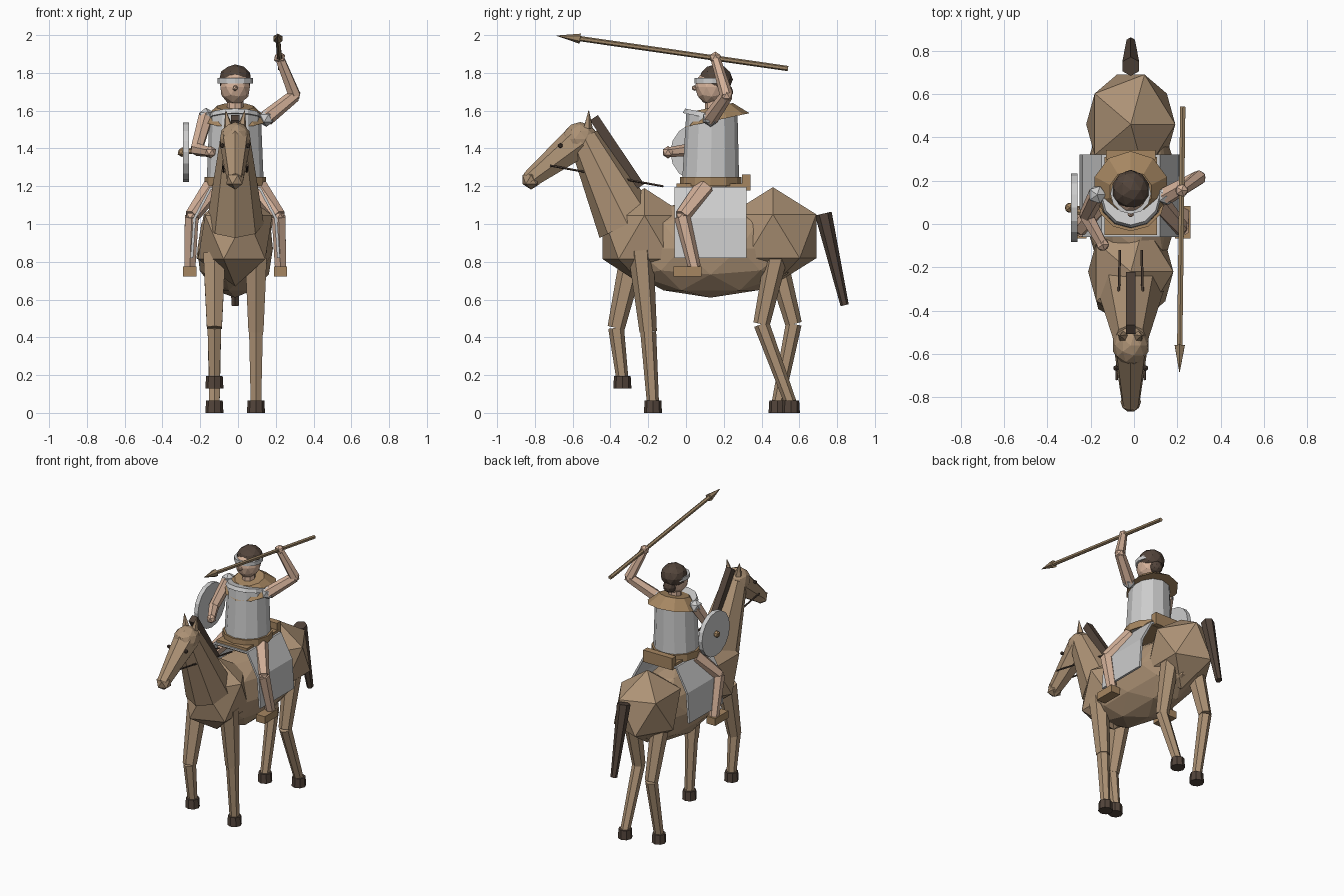
import bpy, bmesh
from math import pi
from mathutils import Vector, Matrix

if "Cube" in bpy.data.objects:
    bpy.data.objects.remove(bpy.data.objects["Cube"])

CX = -0.015  # the horse and rider sit slightly left so the whole model is centred


def material(name, rgb):
    m = bpy.data.materials.new(name)
    m.diffuse_color = (*rgb, 1)
    m.use_nodes = True
    m.node_tree.nodes["Principled BSDF"].inputs["Base Color"].default_value = m.diffuse_color
    return m


COAT = material("coat", (0.42, 0.29, 0.18))
DARK = material("dark_hair", (0.085, 0.058, 0.043))
SKIN = material("skin", (0.66, 0.44, 0.32))
LEATHER = material("leather", (0.38, 0.24, 0.12))
WOOD = material("wood", (0.33, 0.23, 0.13))


def finish(name, bm, mat):
    bmesh.ops.recalc_face_normals(bm, faces=bm.faces[:])
    me = bpy.data.meshes.new(name)
    bm.to_mesh(me)
    bm.free()
    ob = bpy.data.objects.new(name, me)
    ob.location.x = CX
    bpy.context.collection.objects.link(ob)
    if mat:
        me.materials.append(mat)
    return ob


def tube(name, a, b, r0, r1, mat=None, n=6, wide=1.0):
    """Tapered prism from a to b; wide scales it sideways."""
    a, b = Vector(a), Vector(b)
    z = (b - a).normalized()
    ref = Vector((1, 0, 0)) if abs(z.x) < 0.9 else Vector((0, 1, 0))
    x = (ref - z * ref.dot(z)).normalized()
    rot = Matrix((x, z.cross(x), z)).transposed().to_4x4()
    bm = bmesh.new()
    bmesh.ops.create_cone(bm, cap_ends=True, segments=n, radius1=r0, radius2=r1,
                          depth=(b - a).length)
    m = Matrix.Translation((a + b) / 2) @ rot @ Matrix.Diagonal((wide, 1, 1, 1))
    bmesh.ops.transform(bm, matrix=m, verts=bm.verts)
    return finish(name, bm, mat)


def ball(name, c, size, mat=None, sub=1):
    bm = bmesh.new()
    bmesh.ops.create_icosphere(bm, subdivisions=sub, radius=1)
    s = size if isinstance(size, tuple) else (size,) * 3
    bmesh.ops.transform(bm, matrix=Matrix.Translation(c) @ Matrix.Diagonal((*s, 1)), verts=bm.verts)
    return finish(name, bm, mat)


def box(name, c, size, mat=None, tilt=0):
    bm = bmesh.new()
    bmesh.ops.create_cube(bm, size=1)
    m = Matrix.Translation(c) @ Matrix.Rotation(tilt, 4, 'X') @ Matrix.Diagonal((*size, 1))
    bmesh.ops.transform(bm, matrix=m, verts=bm.verts)
    return finish(name, bm, mat)


# Horse trunk
ball("barrel", (0, 0.13, 0.87), (0.21, 0.5, 0.26), COAT, 2)
ball("chest", (0, -0.22, 0.93), (0.22, 0.26, 0.26), COAT)
ball("rump", (0, 0.46, 0.935), (0.23, 0.27, 0.26), COAT)

# Neck, head and mane
tube("horse_neck", (0, -0.31, 1.0), (0, -0.54, 1.46), 0.165, 0.085, COAT, 8, 0.92)
ball("horse_skull", (0, -0.56, 1.45), (0.085, 0.095, 0.09), COAT, 2)
tube("horse_face", (0, -0.56, 1.44), (0, -0.83, 1.23), 0.095, 0.048, COAT, 7, 0.88)
ball("muzzle", (0, -0.82, 1.235), 0.053, COAT)
box("mane", (0, -0.365, 1.38), (0.045, 0.05, 0.44), DARK, 0.59)
tube("tail", (0, 0.727, 1.055), (0, 0.84, 0.57), 0.045, 0.022, DARK, 6)
for s, side in ((1, "right"), (-1, "left")):
    tube(side + "_ear", (s * 0.035, -0.52, 1.51), (s * 0.05, -0.515, 1.6), 0.026, 0.002, COAT, 5)
    ball(side + "_horse_eye", (s * 0.068, -0.665, 1.415), 0.014, DARK)
    tube(side + "_rein", (s * 0.065, -0.72, 1.31), (s * 0.05, -0.12, 1.2), 0.006, 0.006, DARK, 5)

# Horse legs: x, then hip, knee and hoof as (y, z), then radii
legs = {
    "front_right_leg": (0.11, (-0.24, 0.86), (-0.2, 0.43), (-0.175, 0.0), 0.068, 0.046),
    "front_left_leg": (-0.11, (-0.28, 0.84), (-0.37, 0.45), (-0.337, 0.13), 0.068, 0.046),
    "hind_right_leg": (0.11, (0.48, 0.84), (0.4, 0.47), (0.555, 0.0), 0.062, 0.044),
    "hind_left_leg": (-0.11, (0.47, 0.84), (0.57, 0.47), (0.485, 0.0), 0.062, 0.044),
}
for name, (x, hip, knee, hoof, r0, r1) in legs.items():
    y, z = hoof
    tube(name + "_upper", (x, *hip), (x, *knee), r0, r1, COAT)
    tube(name + "_lower", (x, *knee), (x, y, z + 0.05), 0.042, 0.032, COAT)
    tube(name + "_hoof", (x, y, z), (x, y, z + 0.065), 0.048, 0.044, DARK, 8)

# Saddle cloth: a bent sheet over the back
profile = [(-0.23, 0.82), (-0.215, 1.03), (-0.13, 1.19), (0.13, 1.19), (0.215, 1.03), (0.23, 0.82)]
bm = bmesh.new()
rows = [[bm.verts.new((x, y, z)) for x, z in profile] for y in (-0.06, 0.32)]
for i in range(len(profile) - 1):
    bm.faces.new((rows[0][i], rows[0][i + 1], rows[1][i + 1], rows[1][i]))
cloth = finish("saddle_cloth", bm, None)
mod = cloth.modifiers.new("thickness", 'SOLIDIFY')
mod.thickness = 0.015
mod.offset = 0

# Saddle
box("saddle_seat", (0, 0.13, 1.195), (0.24, 0.36, 0.04), LEATHER)
box("saddle_cantle", (0, 0.32, 1.22), (0.23, 0.045, 0.085), LEATHER)

# Rider trunk
tube("tunic", (0, 0.13, 1.2), (0, 0.137, 1.58), 0.152, 0.136, None, 12)
tube("belt", (0, 0.13, 1.2), (0, 0.13, 1.25), 0.163, 0.163, LEATHER, 12)
tube("collar", (0, 0.165, 1.55), (0, 0.15, 1.62), 0.175, 0.1, LEATHER, 10)
tube("neck_guard", (0, 0.12, 1.56), (0, 0.125, 1.585), 0.14, 0.132, None, 12)

# Rider head
tube("rider_neck", (0, 0.145, 1.58), (0, 0.145, 1.68), 0.045, 0.042, SKIN, 8)
ball("rider_head", (0, 0.135, 1.725), (0.082, 0.088, 0.095), SKIN, 2)
ball("hair", (0, 0.158, 1.765), (0.088, 0.09, 0.08), DARK, 2)
ball("hair_bun", (0, 0.205, 1.7), 0.045, DARK, 2)
tube("headband", (0, 0.14, 1.745), (0, 0.14, 1.772), 0.094, 0.094, None, 12)
ball("nose", (0, 0.046, 1.72), 0.016, SKIN)

# Rider legs, mirrored
for s, side in ((1, "right"), (-1, "left")):
    hip, knee, ankle = (s * 0.12, 0.1, 1.19), (s * 0.23, -0.02, 1.04), (s * 0.24, 0.045, 0.77)
    tube(side + "_thigh", hip, knee, 0.056, 0.04, SKIN)
    ball(side + "_knee", knee, 0.035, SKIN)
    tube(side + "_shin", knee, ankle, 0.042, 0.034, SKIN)
    box(side + "_boot", (s * 0.24, 0.008, 0.748), (0.07, 0.15, 0.052), LEATHER)

# Arms: shoulder, elbow, hand
arms = {
    "right": ((0.165, 0.13, 1.56), (0.315, 0.215, 1.68), (0.235, 0.155, 1.88)),
    "left": ((-0.155, 0.135, 1.57), (-0.205, 0.04, 1.395), (-0.13, -0.095, 1.38)),
}
for side, (shoulder, elbow, hand) in arms.items():
    ball(side + "_shoulder_pad", shoulder, 0.046)
    tube(side + "_upper_arm", shoulder, elbow, 0.042, 0.034, SKIN)
    ball(side + "_elbow", elbow, 0.034, SKIN)
    tube(side + "_forearm", elbow, hand, 0.035, 0.026, SKIN)
    ball(side + "_hand", hand, 0.033, SKIN)

# Shield with boss and arm strap
tube("shield", (-0.275, 0.075, 1.38), (-0.245, 0.075, 1.38), 0.158, 0.158, None, 16)
ball("shield_boss", (-0.281, 0.075, 1.38), 0.026, LEATHER)
tube("shield_strap", (-0.255, 0.06, 1.385), (-0.19, 0.04, 1.39), 0.015, 0.015, LEATHER)

# Spear
butt, neck, tip = (0.24, 0.54, 1.823), (0.226, -0.56, 1.981), (0.225, -0.685, 1.997)
tube("spear_shaft", butt, neck, 0.014, 0.014, WOOD)
tube("spear_head", neck, tip, 0.027, 0.001, WOOD)
